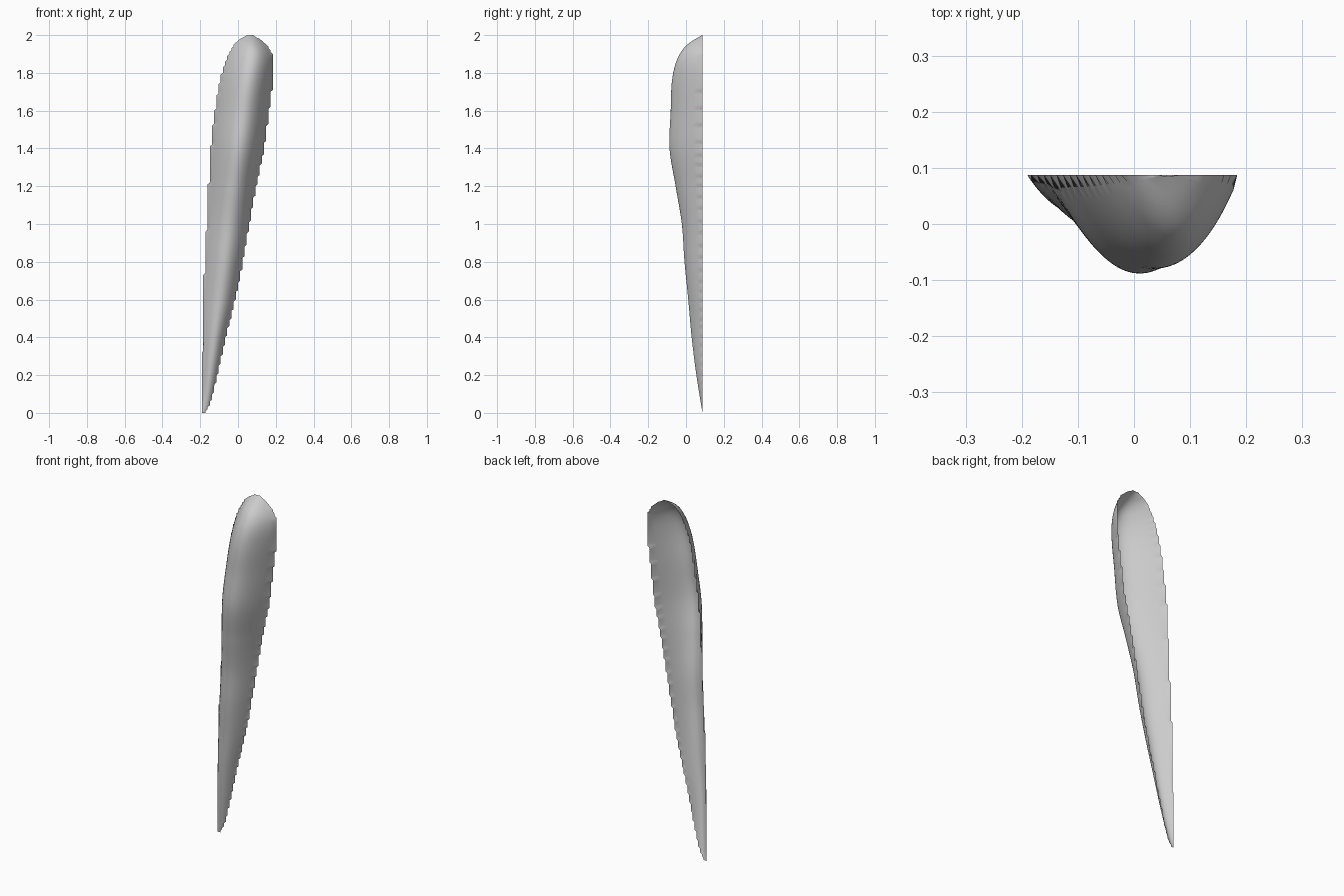
import bpy, bmesh, math

if "Cube" in bpy.data.objects:
    bpy.data.objects.remove(bpy.data.objects["Cube"])

# Profiles along the height: left rim x, right rim x, front crest y
LEFT = [(0, -.19), (.3, -.19), (.6, -.184), (1, -.165), (1.4, -.145), (1.6, -.122),
        (1.75, -.097), (1.85, -.07), (1.92, -.038), (1.97, 0), (2, .045)]
RIGHT = [(0, -.178), (.05, -.15), (.2, -.11), (.4, -.065), (.6, -.015), (.8, .025),
         (1, .06), (1.2, .097), (1.4, .138), (1.6, .165), (1.8, .187), (1.88, .184),
         (1.93, .163), (1.98, .115), (2, .075)]
CREST = [(0, .087), (.2, .055), (.4, .03), (.6, .012), (.8, -.008), (1, -.022),
         (1.2, -.055), (1.4, -.087), (1.6, -.081), (1.75, -.075), (1.85, -.055),
         (1.92, -.02), (1.96, .02), (2, .085)]
BACK, STEP, ROWS, COLS = .087, .0115, 200, 28


def sample(pts, z):
    """Smooth Hermite interpolation of a profile."""
    n = len(pts)
    i = max(k for k in range(n - 1) if pts[k][0] <= z)

    def slope(k):
        a, b = pts[max(k - 1, 0)], pts[min(k + 1, n - 1)]
        return (b[1] - a[1]) / (b[0] - a[0])
    (z0, v0), (z1, v1) = pts[i], pts[i + 1]
    h = z1 - z0
    t = (z - z0) / h
    return ((2*t**3 - 3*t*t + 1) * v0 + (t**3 - 2*t*t + t) * h * slope(i)
            + (3*t*t - 2*t**3) * v1 + (t**3 - t*t) * h * slope(i + 1))


def snap(x):
    return max(-.19, min(.19, round(x / STEP) * STEP))


# Open shell: rounded rows with a stepped rim
bm = bmesh.new()
rows = []
for r in range(ROWS + 1):
    z = 2 * r / ROWS
    a, b, y = sample(LEFT, z), sample(RIGHT, z), sample(CREST, z)
    mid, half = (a + b) / 2, (b - a) / 2
    row = [bm.verts.new((snap(a), BACK, z))]
    for c in range(COLS + 1):
        u = .91 * (2 * c / COLS - 1)
        bulge = (1 - u * u) * (y - BACK)
        row.append(bm.verts.new((mid + half * (u + .06 * (1 - u * u)), BACK + bulge, z)))
    row.append(bm.verts.new((snap(b), BACK, z)))
    rows.append(row)
for lo, hi in zip(rows, rows[1:]):
    for c in range(len(lo) - 1):
        bm.faces.new((lo[c], lo[c + 1], hi[c + 1], hi[c]))
for f in bm.faces:
    f.smooth = True

mesh = bpy.data.meshes.new("shell_blade")
bm.to_mesh(mesh)
bm.free()
shell = bpy.data.objects.new("shell_blade", mesh)
bpy.context.collection.objects.link(shell)
